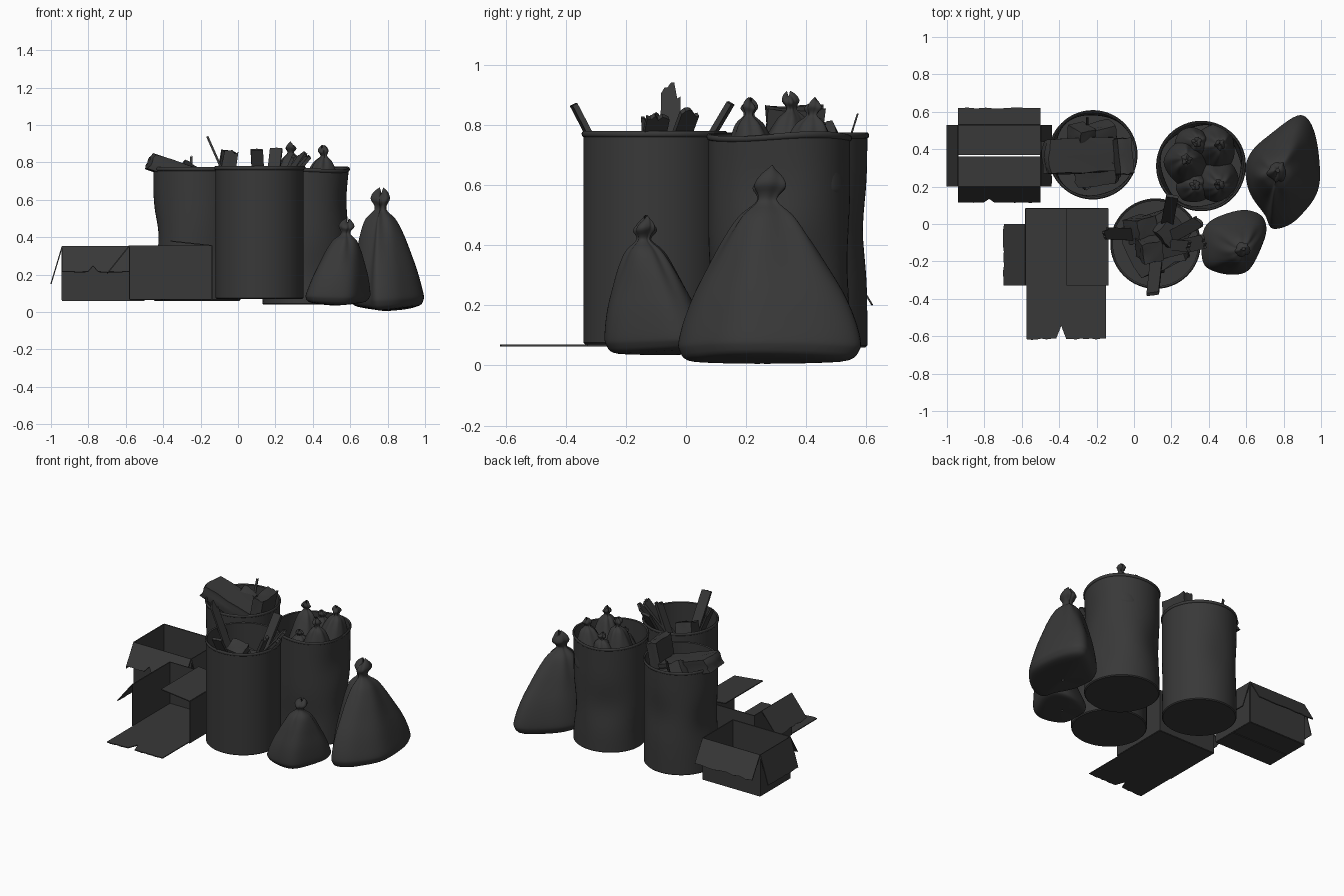
import bpy, bmesh, math, random
from mathutils import Vector, Euler

if "Cube" in bpy.data.objects:
    bpy.data.objects.remove(bpy.data.objects["Cube"])

random.seed(4)
V = Vector
dark = bpy.data.materials.new("dark_grey")
dark.diffuse_color = (.04, .04, .04, 1)
dark.use_nodes = True
dark.node_tree.nodes["Principled BSDF"].inputs["Base Color"].default_value = dark.diffuse_color


def make(name, verts, faces, angle=40, thick=0):
    me = bpy.data.meshes.new(name)
    me.from_pydata([tuple(v) for v in verts], [], faces)
    bm = bmesh.new()
    bm.from_mesh(me)
    bmesh.ops.remove_doubles(bm, verts=bm.verts, dist=1e-5)
    bmesh.ops.recalc_face_normals(bm, faces=bm.faces)
    bm.to_mesh(me)
    bm.free()
    me.materials.append(dark)
    ob = bpy.data.objects.new(name, me)
    bpy.context.collection.objects.link(ob)
    if thick:
        m = ob.modifiers.new("thickness", 'SOLIDIFY')
        m.thickness, m.offset = thick, 0
        return ob
    bpy.ops.object.select_all(action='DESELECT')
    ob.select_set(True)
    bpy.context.view_layer.objects.active = ob
    bpy.ops.object.shade_smooth_by_angle(angle=math.radians(angle))
    return ob


def loft(name, rings, angle):
    n = len(rings[0])
    faces = [(i * n + j, i * n + (j + 1) % n, (i + 1) * n + (j + 1) % n, (i + 1) * n + j)
             for i in range(len(rings) - 1) for j in range(n)]
    return make(name, [p for r in rings for p in r], faces, angle)


def spline(pts, u, closed=False):
    # Catmull-Rom through points, u in 0..1
    n = len(pts)
    t = u * (n if closed else n - 1)
    i = int(t) if closed else min(int(t), n - 2)
    f = t - i
    pick = (lambda k: V(pts[k % n])) if closed else (lambda k: V(pts[max(0, min(n - 1, k))]))
    a, b, c, d = (pick(i + k) for k in (-1, 0, 1, 2))
    return 0.5 * (2 * b + (c - a) * f + (2 * a - 5 * b + 4 * c - d) * f ** 2 + (3 * b - a - 3 * c + d) * f ** 3)


# Barrels: thin open shell with rolled rim, floor and soft dents (angle, height, depth)
def barrel(name, cx, cy, r, z0, z1, dents=(), wave=0.0):
    prof = [(0.0001, z0), (r - .006, z0), (r, z0 + .006)]
    prof += [(r, z0 + .006 + (z1 - z0 - .026) * k / 16) for k in range(1, 17)]
    prof += [(r + .006 * math.sin(a), z1 - .01 - .01 * math.cos(a)) for a in (.6, 1.2, 1.8, 2.5, 3.1)]
    prof += [(r - .008, z1 - .004)]
    prof += [(r - .008, z1 - .02 - (z1 - z0 - .035) * k / 16) for k in range(17)] + [(0.0001, z0 + .015)]
    rings = []
    for pr, z in prof:
        ring = []
        for j in range(64):
            a = math.tau * j / 64
            q = pr
            for da, dz, dep in dents:
                d = (a - da + math.pi) % math.tau - math.pi
                q -= pr / r * dep * math.exp(-(d / .55) ** 2 - ((z - dz) / .13) ** 2)
            w = wave * (math.sin(2 * a + .4) + .5 * math.sin(3 * a)) * ((z - z0) / (z1 - z0)) ** 8
            ring.append((cx + q * math.cos(a), cy + q * math.sin(a), z + w))
        rings.append(ring)
    return loft(name, rings, 40)


barrel("front_barrel", .115, -.105, .236, .07, .78)
barrel("left_barrel", -.22, .37, .233, .06, .775, [(3.1, .4, .03), (1.5, .45, .015), (5, .3, .012)])
barrel("right_barrel", .36, .31, .236, .04, .77,
       [(6.1, .6, .02), (5, .2, .02), (0.4, .3, .025), (2, .35, .02), (3.5, .15, .02)], .006)

# Tied sacks: outline lofted up to a gathered neck and loose tuft
SACK = [(.03, 0), (.5, .012), (.88, .03), (.99, .08), (1, .13), (.93, .24), (.82, .36), (.65, .5), (.47, .64),
        (.29, .76), (.12, .83), (.11, .87), (.17, .92), (.12, .97), (.03, 1)]


def sack(name, outline, knot, z0, z1, folds=.05, neck=.32):
    rings, ph = [], random.random() * 6
    n = len(outline)
    mid = sum((V(p) for p in outline), V((0, 0))) / n
    for k in range(49):
        s, f = spline(SACK, k / 48)
        g = max(0, min(1, f / .83))
        c = mid.lerp(V(knot), g)
        if f > .85:
            c += V((math.cos(ph), math.sin(ph))) * (f - .85) * neck * .35
        ring = []
        for j in range(72):
            a = math.tau * j / 72
            p = spline(outline, j / 72, True) - mid
            rnd = V(p).normalized() * neck
            p = p.lerp(rnd, g ** 3 * .8)
            ww = folds * (.12 + 1.5 * g ** 3) if f > .02 else 0
            wave = math.sin(5 * a + ph + 2 * g) + .5 * math.sin(8 * a + 2 * ph - 3 * f) + .6 * math.sin(3 * a + ph * 3)
            s2 = s * (1 + ww * wave)
            z = z0 + (z1 - z0) * f
            if f > .85:
                z += (z1 - z0) * .025 * math.sin(2 * a + ph) * (f - .83) / .17
            elif f < .2:
                z += (z1 - z0) * .02 * (1 - f / .2) * math.sin(2 * a + ph) * min(1, s)
            ring.append((c.x + p.x * s2, c.y + p.y * s2, max(0, z)))
        rings.append(ring)
    return loft(name, rings, 60)


sack("large_sack", [(.99, .2), (.975, .46), (.89, .575), (.71, .46), (.61, .34), (.615, .19), (.7, .05),
                    (.75, -.025), (.88, .03)], (.765, .27), .006, .65, .05)
sack("small_sack", [(.69, -.06), (.685, .04), (.6, .08), (.48, .06), (.38, 0), (.355, -.1), (.38, -.22),
                    (.5, -.26), (.61, -.23)], (.575, -.14), .035, .49, .05, .24)


def round_sack(name, x, y, r, kx, ky, z0, z1):
    out = [(x + r * random.uniform(.85, 1.05) * math.cos(a), y + r * random.uniform(.85, 1.05) * math.sin(a))
           for a in (math.tau * k / 8 for k in range(8))]
    sack(name, out, (kx, ky), z0, z1, .07, .17)


for i, s in enumerate([(.28, .32, .125, .28, .35, .56, .905), (.42, .4, .125, .46, .42, .55, .885),
                       (.43, .24, .12, .46, .21, .55, .885), (.32, .2, .095, .33, .21, .56, .77),
                       (.31, .42, .095, .34, .44, .56, .82)]):
    round_sack("barrel_sack_%d" % (i + 1), *s)


# Sheets: cardboard panels and boards, hinged on p0-p1, extending along v, torn far edge
def sheet(name, p0, p1, v, rag=0.0, thick=.006, cols=9, notch=None):
    p0, p1, v = V(p0), V(p1), V(v)
    verts = []
    for k in range(cols + 1):
        b = p0.lerp(p1, k / cols)
        length = 1 - rag * random.random()
        if notch == k:
            length = .74
        verts += [b, b + v * length]
    return make(name, verts, [(2 * k, 2 * k + 2, 2 * k + 3, 2 * k + 1) for k in range(cols)], 20, thick)


def carton(name, x0, x1, y0, y1, z0, z1, front=True, gap=.003):
    h = (0, 0, z1 - z0)
    sheet(name + "_left_wall", (x0, y0, z0), (x0, y1, z0), h)
    sheet(name + "_right_wall", (x1, y0, z0), (x1, y1, z0), h)
    sheet(name + "_back_wall", (x0, y1, z0), (x1, y1, z0), h)
    if front:
        sheet(name + "_front_wall", (x0, y0, z0), (x1, y0, z0), h)
    ym = (y0 + y1) / 2
    sheet(name + "_floor_front", (x0, y0, z0), (x1, y0, z0), (0, ym - y0 - gap, 0))
    sheet(name + "_floor_back", (x0, y1, z0), (x1, y1, z0), (0, ym - y1 + gap, 0))


# Back carton with four drooping flaps
carton("back_carton", -.94, -.5, .2, .53, .063, .35)
sheet("back_carton_front_flap", (-.94, .2, .35), (-.5, .2, .35), (0, -.085, -.14), .04, cols=16, notch=6)
sheet("back_carton_back_flap", (-.94, .53, .35), (-.5, .53, .35), (0, .09, -.15), .06)
sheet("back_carton_left_flap", (-.94, .2, .35), (-.94, .53, .35), (-.06, 0, -.2), .02)
sheet("back_carton_right_flap", (-.5, .2, .35), (-.5, .53, .35), (.06, 0, -.2), .06)

# Front carton: front wall fallen to the ground, right flap folded inward
carton("front_carton", -.58, -.14, -.33, .082, .066, .355, front=False, gap=0)
sheet("front_carton_fallen_wall", (-.575, -.33, .066), (-.15, -.33, .066), (0, -.29, 0), .03, cols=16, notch=7)
sheet("front_carton_left_flap", (-.58, -.33, .355), (-.58, .0, .355), (-.12, 0, -.15), .08)
sheet("front_carton_right_flap", (-.14, -.33, .355), (-.14, .082, .355), (-.22, 0, .024))


# Boards standing in the barrels: bottom, top, width direction
def board(name, a, b, w, rag=.03, thick=.018):
    a, b, w = V(a), V(b), V(w) / 2
    sheet(name, a - w, a + w, b - a, rag, thick, 6)


board("board_left", (.12, -.06, .3), (-.165, -.05, .94), (0, .065, 0), .09, .012)
board("board_front", (.14, .0, .15), (.1, -.375, .87), (.065, .01, 0), .005)
board("board_back", (.13, -.25, .2), (.205, .15, .875), (.065, -.012, 0), .005)
board("board_right", (.1, -.16, .5), (.385, -.09, .84), (-.02, .075, 0), .06)
board("board_right_back", (.05, -.15, .4), (.36, .02, .86), (-.03, .06, 0), .06)
board("board_small", (.08, -.1, .35), (.3, -.12, .84), (0, .06, 0), .08)
board("left_barrel_splinter", (-.25, .48, .55), (-.25, .572, .84), (.015, 0, 0), .05, .006)


# Crumpled rubbish blocks
def chunk(name, loc, size, rot, jit=.035):
    bm = bmesh.new()
    bmesh.ops.create_cube(bm, size=1)
    bmesh.ops.subdivide_edges(bm, edges=bm.edges[:], cuts=3, use_grid_fill=True)
    m = Euler(rot).to_matrix()
    pts = []
    for v in bm.verts:
        c = v.co * (1 - .1 * v.co.length) * 1.08 + V([random.uniform(-jit, jit) for _ in range(3)])
        pts.append(V(loc) + m @ V([c[i] * size[i] for i in range(3)]))
    faces = [[v.index for v in f.verts] for f in bm.faces]
    bm.free()
    make(name, pts, faces, 35)


chunk("rubbish_long", (-.29, .365, .745), (.38, .18, .09), (0, .32, .05))
chunk("rubbish_upright", (-.07, .36, .72), (.075, .19, .28), (0, .2, .1), .03)
for i, (loc, size, rot) in enumerate([
        ((-.2, .46, .66), (.2, .13, .12), (.4, .2, .3)), ((-.2, .28, .64), (.22, .12, .12), (.3, -.2, .1)),
        ((-.28, .48, .73), (.1, .08, .12), (.5, .6, .2)), ((-.21, .36, .55), (.26, .26, .12), (.1, .1, .5)),
        ((.11, -.1, .5), (.28, .28, .14), (.1, -.2, .4)), ((.08, -.13, .65), (.11, .11, .18), (.3, .2, .2)),
        ((.19, -.04, .58), (.14, .15, .12), (.4, .2, .8)), ((.04, -.03, .58), (.12, .13, .14), (.2, .5, .3)),
        ((.36, .31, .57), (.25, .25, .14), (0, .1, .3))]):
    chunk("rubbish_%d" % (i + 1), loc, size, rot)
